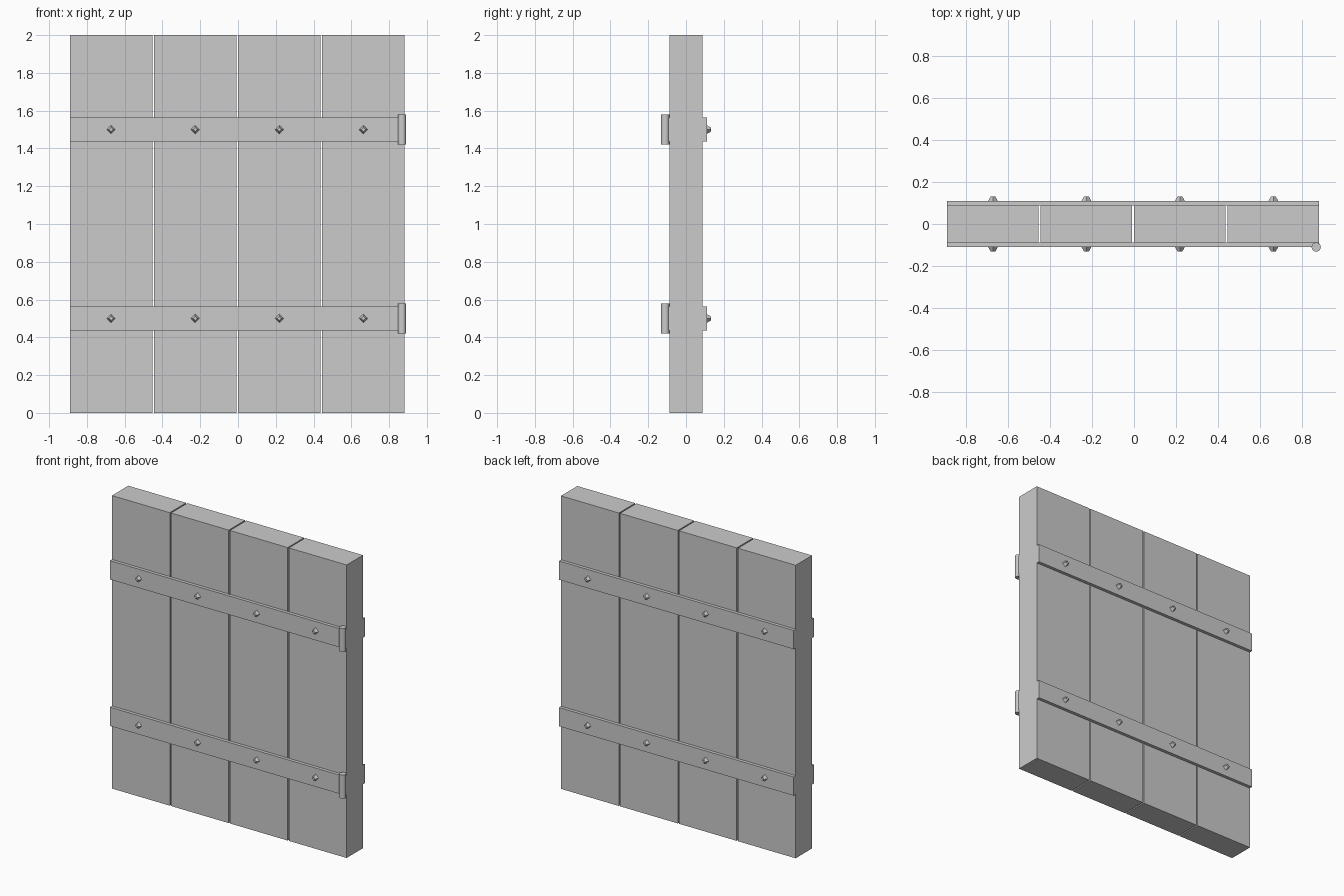
import bpy
import math

cube = bpy.data.objects.get("Cube")
if cube:
    bpy.data.objects.remove(cube, do_unlink=True)

# One flat grey for everything
GREY = (0.6, 0.6, 0.6, 1)
grey = bpy.data.materials.new("plain grey")
grey.use_nodes = True
grey.diffuse_color = GREY
grey.node_tree.nodes["Principled BSDF"].inputs["Base Color"].default_value = GREY

LEFT, RIGHT, HEIGHT = -0.89, 0.882, 2.0
HALF_DEPTH, STRAP_THICK, STRAP_HEIGHT = 0.088, 0.022, 0.128
GAP, COUNT = 0.009, 4
PITCH = (RIGHT - LEFT + GAP) / COUNT
PLANK_WIDTH = PITCH - GAP
FACE = HALF_DEPTH + STRAP_THICK


def finish(name):
    ob = bpy.context.object
    ob.name = name
    ob.data.materials.append(grey)
    return ob


def box(name, centre, size):
    bpy.ops.mesh.primitive_cube_add(size=1, location=centre)
    ob = finish(name)
    ob.scale = size
    bpy.ops.object.transform_apply(location=False, rotation=False, scale=True)
    return ob


# Upright planks with narrow open gaps
centres = [LEFT + PLANK_WIDTH / 2 + i * PITCH for i in range(COUNT)]
for i, x in enumerate(centres):
    box(f"plank_{i + 1}", (x, 0, HEIGHT / 2), (PLANK_WIDTH, 2 * HALF_DEPTH, HEIGHT))

for level, z in (("lower", 0.5), ("upper", 1.5)):
    for side, s in (("front", -1), ("back", 1)):
        # Cross strap
        box(f"{level}_{side}_strap",
            ((LEFT + RIGHT) / 2, s * (HALF_DEPTH + STRAP_THICK / 2), z),
            (RIGHT - LEFT, STRAP_THICK, STRAP_HEIGHT))
        # Four-sided tapered studs, one on each plank
        for i, x in enumerate(centres):
            bpy.ops.mesh.primitive_cone_add(
                vertices=4, radius1=0.023, radius2=0.011, depth=0.022,
                location=(x, s * (FACE + 0.011), z),
                rotation=(-s * math.pi / 2, 0, 0))
            finish(f"{level}_{side}_stud_{i + 1}")
    # Hinge barrel at the model's left edge
    bpy.ops.mesh.primitive_cylinder_add(
        vertices=16, radius=0.022, depth=0.16, location=(0.868, -FACE, z))
    finish(f"{level}_hinge_barrel")
    bpy.ops.object.shade_smooth_by_angle(angle=math.radians(40))
